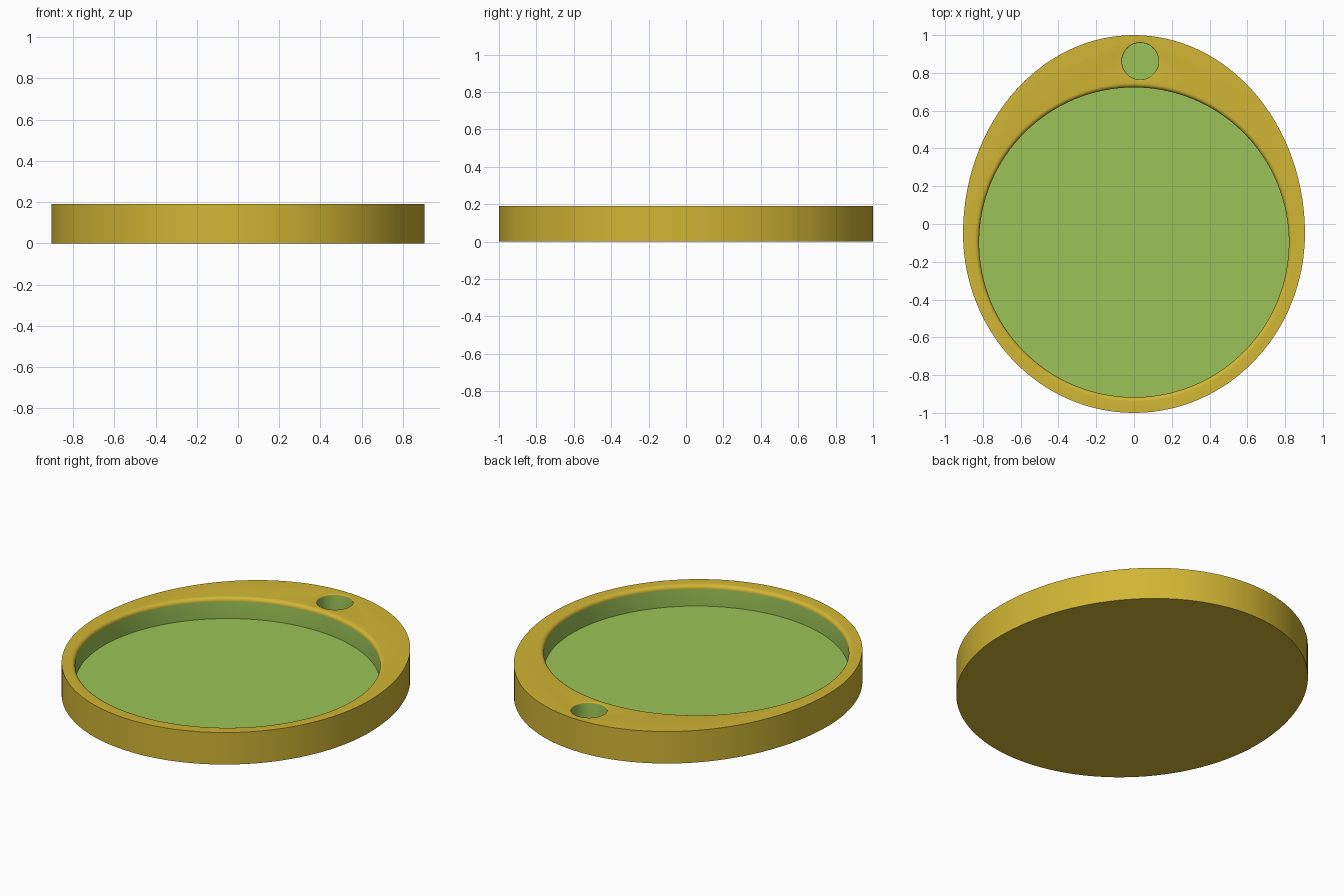
import bpy, bmesh, math

if "Cube" in bpy.data.objects:
    bpy.data.objects.remove(bpy.data.objects["Cube"])

HEIGHT = 0.19
FLOOR = 0.066


def material(name, rgb):
    m = bpy.data.materials.new(name)
    m.diffuse_color = (*rgb, 1)
    m.use_nodes = True
    m.node_tree.nodes["Principled BSDF"].inputs["Base Color"].default_value = m.diffuse_color
    return m


MATS = [material("gold", (0.64, 0.465, 0.035)), material("green", (0.33, 0.55, 0.095))]


def stack(name, rings, mat_ids):
    """Solid made of stacked rings of points; one material per band, the last for the base."""
    bm = bmesh.new()
    loops = [[bm.verts.new(p) for p in ring] for ring in rings]
    n = len(loops[0])
    for lower, upper, mat in zip(loops, loops[1:], mat_ids[1:]):
        for i in range(n):
            j = (i + 1) % n
            bm.faces.new((lower[i], lower[j], upper[j], upper[i])).material_index = mat
    bm.faces.new(loops[0][::-1]).material_index = mat_ids[0]
    bm.faces.new(loops[-1])
    bmesh.ops.recalc_face_normals(bm, faces=bm.faces)
    mesh = bpy.data.meshes.new(name)
    bm.to_mesh(mesh)
    bm.free()
    obj = bpy.data.objects.new(name, mesh)
    bpy.context.collection.objects.link(obj)
    for m in MATS:
        mesh.materials.append(m)
    return obj


def egg(z, n=128, half_width=0.905, mid=-0.05):
    """Oval outline, slightly longer towards the back."""
    pts = []
    for i in range(n):
        a = 2 * math.pi * i / n
        s = math.sin(a)
        pts.append((half_width * math.cos(a), mid + s * (1 - mid if s > 0 else 1 + mid), z))
    return pts


def recess(name, x, y, radius, fillet, n):
    """Round cutter: green floor and wall, gold rounded lip."""
    profile = [(radius, FLOOR)]
    steps = 6
    for k in range(steps + 1):
        a = math.pi / 2 * k / steps
        profile.append((radius + fillet * (1 - math.cos(a)),
                        HEIGHT - fillet + fillet * math.sin(a)))
    profile.append((profile[-1][0], HEIGHT + 0.05))
    rings = [[(x + r * math.cos(2 * math.pi * i / n), y + r * math.sin(2 * math.pi * i / n), z)
              for i in range(n)] for r, z in profile]
    return stack(name, rings, [1, 1] + [0] * (steps + 1))


# Oval body
body = stack("oval_tray", [egg(0), egg(HEIGHT)], [0, 0])

# Large round pocket and small hanging hole
cutters = [recess("pocket_cutter", 0, -0.097, 0.82, 0.022, 128),
           recess("small_hole_cutter", 0.033, 0.862, 0.097, 0.006, 48)]

bpy.context.view_layer.objects.active = body
body.select_set(True)
for c in cutters:
    c.hide_render = True
    mod = body.modifiers.new(c.name, 'BOOLEAN')
    mod.operation = 'DIFFERENCE'
    mod.solver = 'EXACT'
    mod.object = c
    bpy.ops.object.modifier_apply(modifier=mod.name)
for c in cutters:
    bpy.data.objects.remove(c)

bpy.ops.object.shade_smooth_by_angle(angle=math.radians(30))
